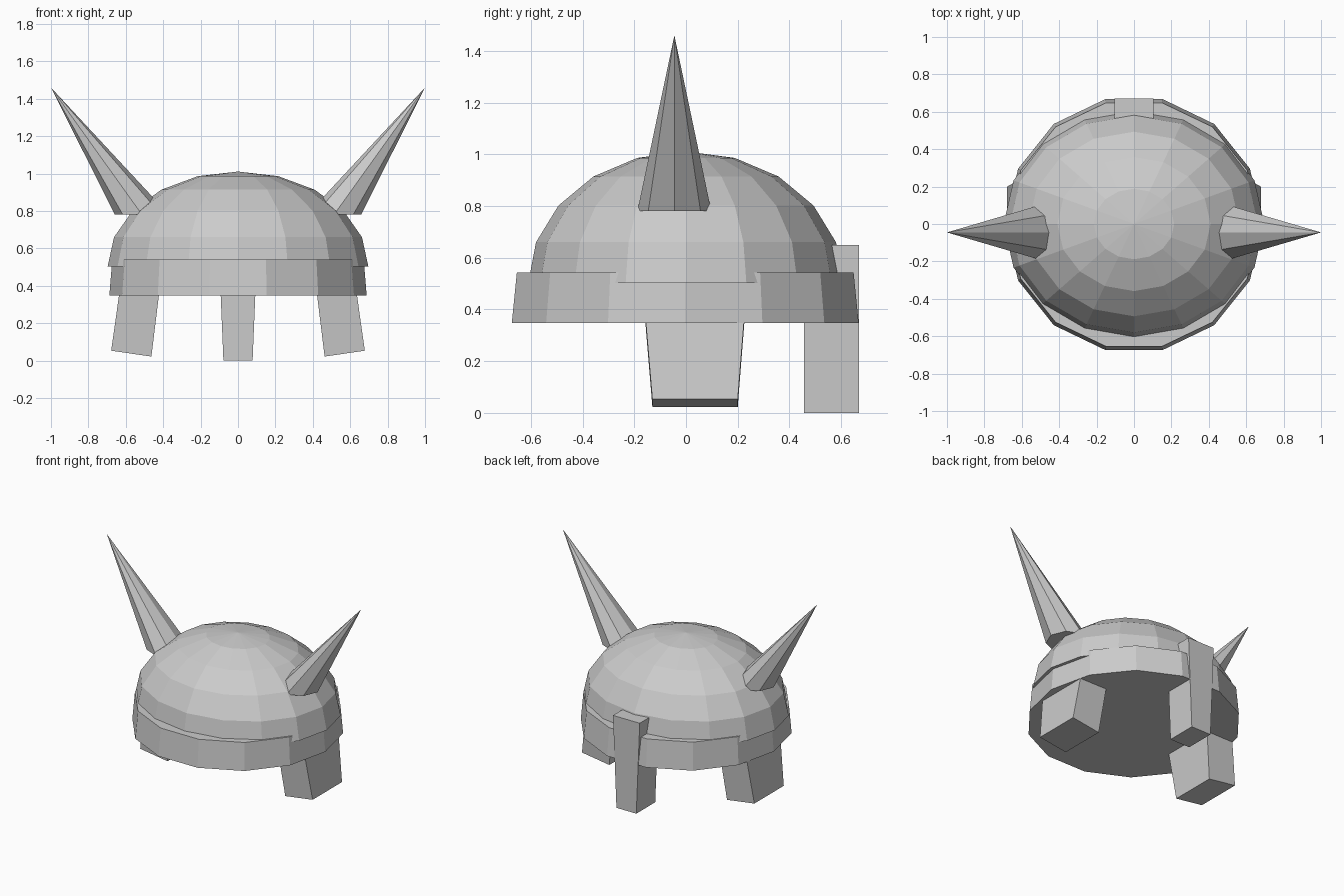
import bpy, bmesh
from math import sin, cos, pi, radians

if "Cube" in bpy.data.objects:
    bpy.data.objects.remove(bpy.data.objects["Cube"])


def make(name, verts, faces):
    me = bpy.data.meshes.new(name)
    me.from_pydata(verts, [], faces)
    bm = bmesh.new()
    bm.from_mesh(me)
    bmesh.ops.recalc_face_normals(bm, faces=bm.faces)
    bm.to_mesh(me)
    bm.free()
    ob = bpy.data.objects.new(name, me)
    bpy.context.collection.objects.link(ob)
    return ob


def loft(name, rings, apex=None):
    """Skin equal-length rings from bottom to top, ending in a cap or a point."""
    n = len(rings[0])
    verts = [v for r in rings for v in r]
    faces = [tuple(range(n))]
    for k in range(len(rings) - 1):
        for i in range(n):
            j = (i + 1) % n
            faces.append((k*n + i, k*n + j, k*n + n + j, k*n + n + i))
    base = (len(rings) - 1) * n
    if apex:
        verts.append(apex)
        faces += [(base + i, base + (i + 1) % n, len(verts) - 1) for i in range(n)]
    else:
        faces.append(tuple(range(base, base + n)))
    return make(name, verts, faces)


def ring(n, rx, ry, z, cx=0, cy=0):
    return [(cx + rx*cos(2*pi*i/n), cy + ry*sin(2*pi*i/n), z) for i in range(n)]


# Dome: upper half of a squashed sphere
R, RY, H, Z0 = 0.697, 0.61, 0.508, 0.503
loft("helmet_dome",
     [ring(16, R*cos(radians(a)), RY*cos(radians(a)), Z0 + H*sin(radians(a)))
      for a in (0, 18, 36, 54, 72)], (0, 0, Z0 + H))

# Rim band, slightly tapered
loft("rim_band", [ring(14, 0.688, 0.688, 0.348, 0, -0.003),
                  ring(14, 0.672, 0.668, 0.542, 0, -0.003)])

# Tapered bar over the rim
loft("nose_guard",
     [[(-w, 0.457, z), (w, 0.457, z), (w, 0.67, z), (-w, 0.67, z)]
      for w, z in ((0.078, 0.0), (0.105, 0.65))])

for side, s in (("left", -1), ("right", 1)):
    # Leaning horn with a level base
    loft(side + "_horn", [ring(8, s*0.145, 0.143, 0.78, s*0.513, -0.045)],
         (s*1.0, -0.045, 1.46))
    # Flared cheek guard
    loft(side + "_cheek_guard", [
        [(s*0.463, -0.13, 0.022), (s*0.678, -0.13, 0.053),
         (s*0.678, 0.2, 0.053), (s*0.463, 0.2, 0.022)],
        [(s*0.407, -0.168, 0.48), (s*0.615, -0.168, 0.5),
         (s*0.615, 0.236, 0.5), (s*0.407, 0.236, 0.48)]])
